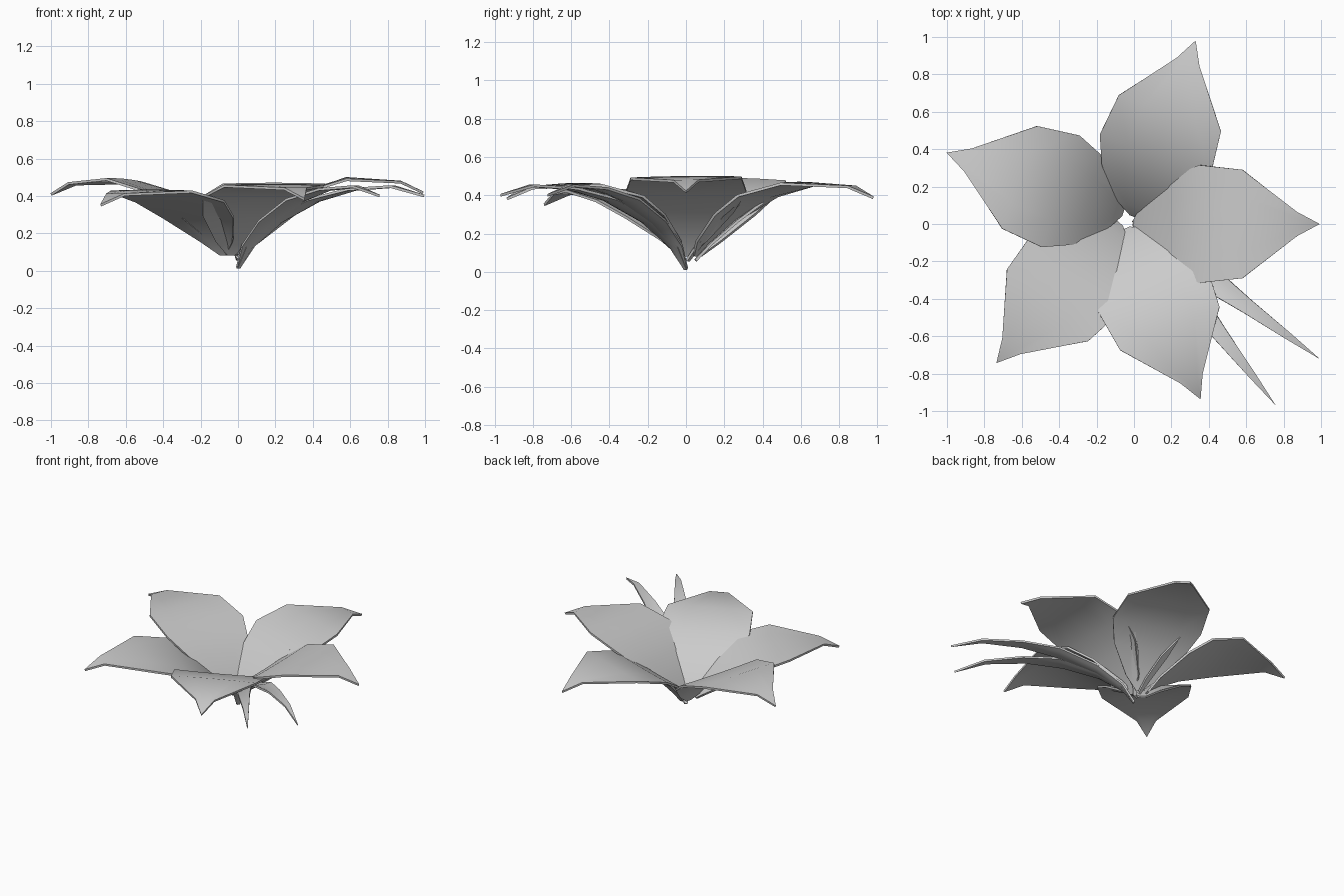
import bpy, bmesh, math
from mathutils import Vector

if "Cube" in bpy.data.objects:
    bpy.data.objects.remove(bpy.data.objects["Cube"])

# stations along a blade: (distance, height, half width, edge lift)
PETAL = [(0.00, 0.085, 0.02, 0.00), (0.05, 0.16, 0.11, 0.00), (0.20, 0.298, 0.25, 0.005),
         (0.35, 0.398, 0.315, 0.005), (0.58, 0.472, 0.29, -0.005), (0.87, 0.452, 0.065, 0.00),
         (0.99, 0.395, 0.0, 0.00)]
LONG_SEPAL = [(0.00, 0.015, 0.01, 0.00), (0.08, 0.13, 0.035, 0.005), (0.25, 0.255, 0.055, 0.01),
              (0.50, 0.37, 0.065, 0.01), (0.75, 0.435, 0.04, 0.00), (1.02, 0.45, 0.02, 0.00),
              (1.23, 0.40, 0.0, 0.00)]
SHORT_SEPAL = [(0.00, 0.06, 0.01, 0.00), (0.08, 0.145, 0.02, 0.00), (0.22, 0.265, 0.025, 0.00),
               (0.36, 0.365, 0.0, 0.00)]


def blade(name, stations, angle, base=(0, 0), lift=0.0, tilt=0.0, thick=0.014):
    """Thin leaf-like surface swept outward from its base."""
    a = math.radians(angle)
    along = Vector((math.cos(a), math.sin(a), 0))
    side = Vector((-math.sin(a), math.cos(a), 0))
    length = stations[-1][0]
    bm = bmesh.new()
    rows = []
    for r, z, w, edge in stations:
        row = []
        for t in (-1, -0.5, 0, 0.5, 1):
            h = z + edge * t * t + tilt * w * t + lift * min(1, r / (0.5 * length))
            row.append(bm.verts.new(Vector((base[0], base[1], h)) + along * r + side * w * t))
        rows.append(row)
    for lo, hi in zip(rows, rows[1:]):
        for i in range(4):
            bm.faces.new((lo[i], hi[i], hi[i + 1], lo[i + 1]))
    bmesh.ops.remove_doubles(bm, verts=bm.verts, dist=0.0005)
    bmesh.ops.recalc_face_normals(bm, faces=bm.faces)
    if sum(f.normal.z for f in bm.faces) < 0:
        bmesh.ops.reverse_faces(bm, faces=bm.faces)
    me = bpy.data.meshes.new(name)
    bm.to_mesh(me)
    bm.free()
    ob = bpy.data.objects.new(name, me)
    bpy.context.collection.objects.link(ob)
    mod = ob.modifiers.new("thickness", "SOLIDIFY")
    mod.thickness = thick
    mod.offset = 0
    bpy.context.view_layer.objects.active = ob
    ob.select_set(True)
    bpy.ops.object.modifier_apply(modifier=mod.name)
    bpy.ops.object.shade_smooth_by_angle(angle=math.radians(40))
    ob.select_set(False)
    return ob


# five broad petals: direction, base point, height change, sideways tilt
for i, (ang, base, lift, tilt) in enumerate([
        (0, (0.0, 0.0), 0.022, 0.01), (70.5, (-0.002, 0.045), -0.008, 0.0),
        (161.3, (-0.062, 0.063), 0.013, 0.03), (228.5, (-0.078, 0.0), -0.045, 0.0),
        (293.5, (-0.04, -0.027), -0.014, 0.0)]):
    blade(f"petal_{i + 1}", PETAL, ang, base, lift, tilt)

# two long sepals showing between the petals
for i, ang in enumerate((-36, -52)):
    blade(f"long_sepal_{i + 1}", LONG_SEPAL, ang)

# short sepals lying against the underside
for i, (ang, base) in enumerate(((50, (0.0, 0.01)), (100, (0.0, 0.05)))):
    blade(f"short_sepal_{i + 1}", SHORT_SEPAL, ang, base)
